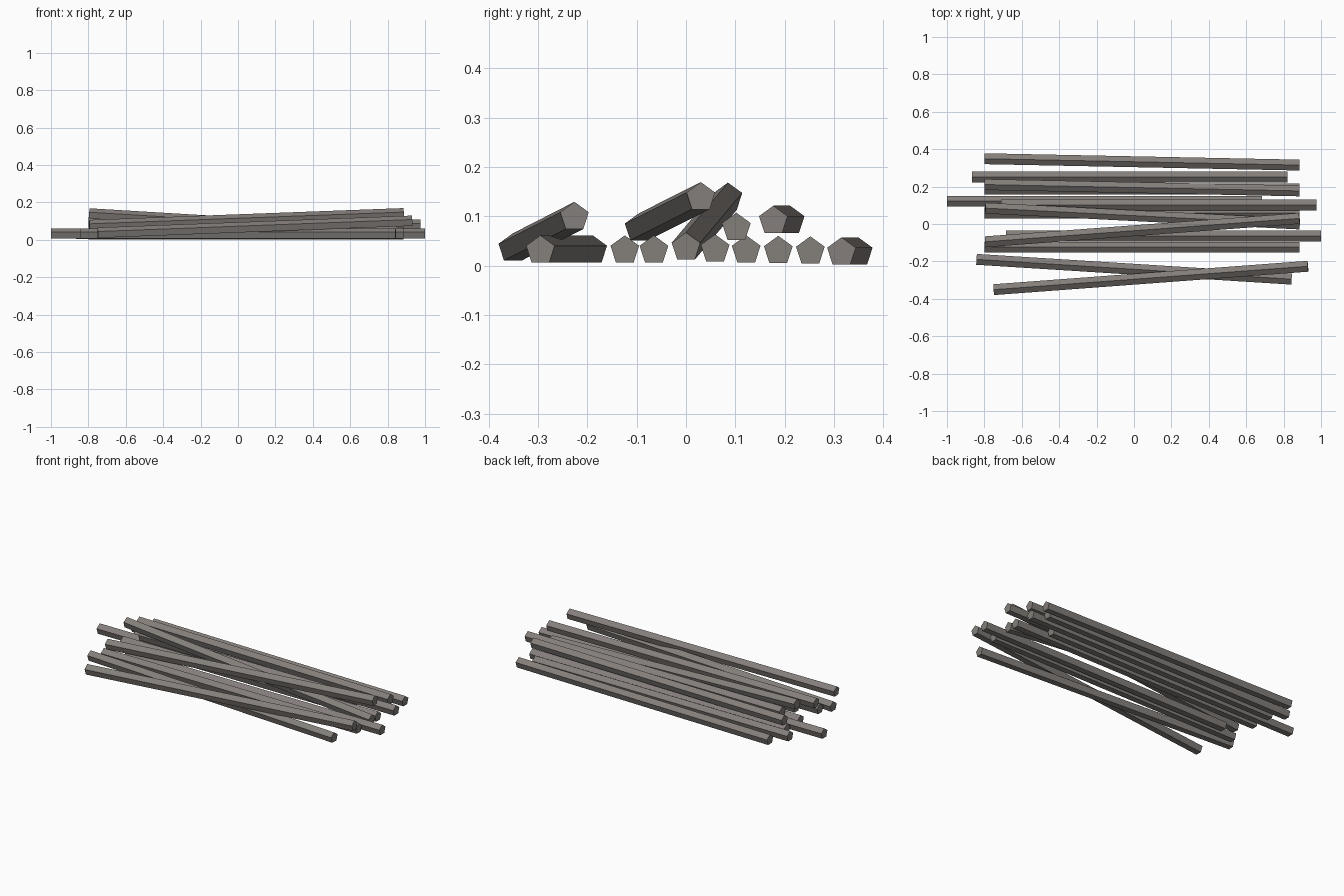
import bpy, bmesh, math
from mathutils import Vector

if "Cube" in bpy.data.objects:
    bpy.data.objects.remove(bpy.data.objects["Cube"])

RADIUS = 0.0305

mat = bpy.data.materials.new("weathered grey wood")
mat.diffuse_color = (0.23, 0.21, 0.195, 1)
mat.use_nodes = True
mat.node_tree.nodes["Principled BSDF"].inputs["Base Color"].default_value = mat.diffuse_color


def pole(name, a, b):
    """Five-sided pole between two end centres, ridge upwards."""
    a, b = Vector(a), Vector(b)
    along = (b - a).normalized()
    side = Vector((0, 0, 1)).cross(along).normalized()
    up = along.cross(side)
    bm = bmesh.new()
    rings = []
    for end in (a, b):
        ring = []
        for i in range(5):
            t = math.tau * i / 5
            ring.append(bm.verts.new(end + RADIUS * (math.cos(t) * up + math.sin(t) * side)))
        rings.append(ring)
    for i in range(5):
        j = (i + 1) % 5
        bm.faces.new((rings[0][i], rings[0][j], rings[1][j], rings[1][i]))
    bm.faces.new(rings[0])
    bm.faces.new(rings[1])
    bmesh.ops.recalc_face_normals(bm, faces=bm.faces)
    mesh = bpy.data.meshes.new(name)
    bm.to_mesh(mesh)
    bm.free()
    mesh.materials.append(mat)
    bpy.context.collection.objects.link(bpy.data.objects.new(name, mesh))


# Ground layer: left x, left y, right y, height
ground = [
    (-0.80, 0.349, 0.315, 0.027),
    (-0.865, 0.252, 0.252, 0.029),
    (-0.80, 0.187, 0.187, 0.030),
    (-1.00, 0.122, 0.122, 0.031),
    (-0.80, 0.059, 0.059, 0.033),
    (-0.685, -0.065, -0.065, 0.031),
    (-0.80, -0.124, -0.124, 0.031),
    (-0.842, -0.189, -0.295, 0.031),
]
for n, (x, y0, y1, z) in enumerate(ground, 1):
    pole(f"ground_pole_{n}", (x, y0, z), (x + 1.685, y1, z))

# Poles lying on top, some leaning
pole("upper_pole_1", (-0.80, 0.211, 0.091), (0.885, 0.177, 0.091))
pole("upper_pole_2", (-0.71, 0.102, 0.077), (0.975, 0.102, 0.077))
pole("leaning_pole_1", (-0.795, 0.085, 0.138), (0.885, 0.0, 0.037))
pole("leaning_pole_2", (-0.795, -0.095, 0.076), (0.885, 0.03, 0.139))
pole("leaning_pole_3", (-0.75, -0.351, 0.035), (0.93, -0.226, 0.099))
